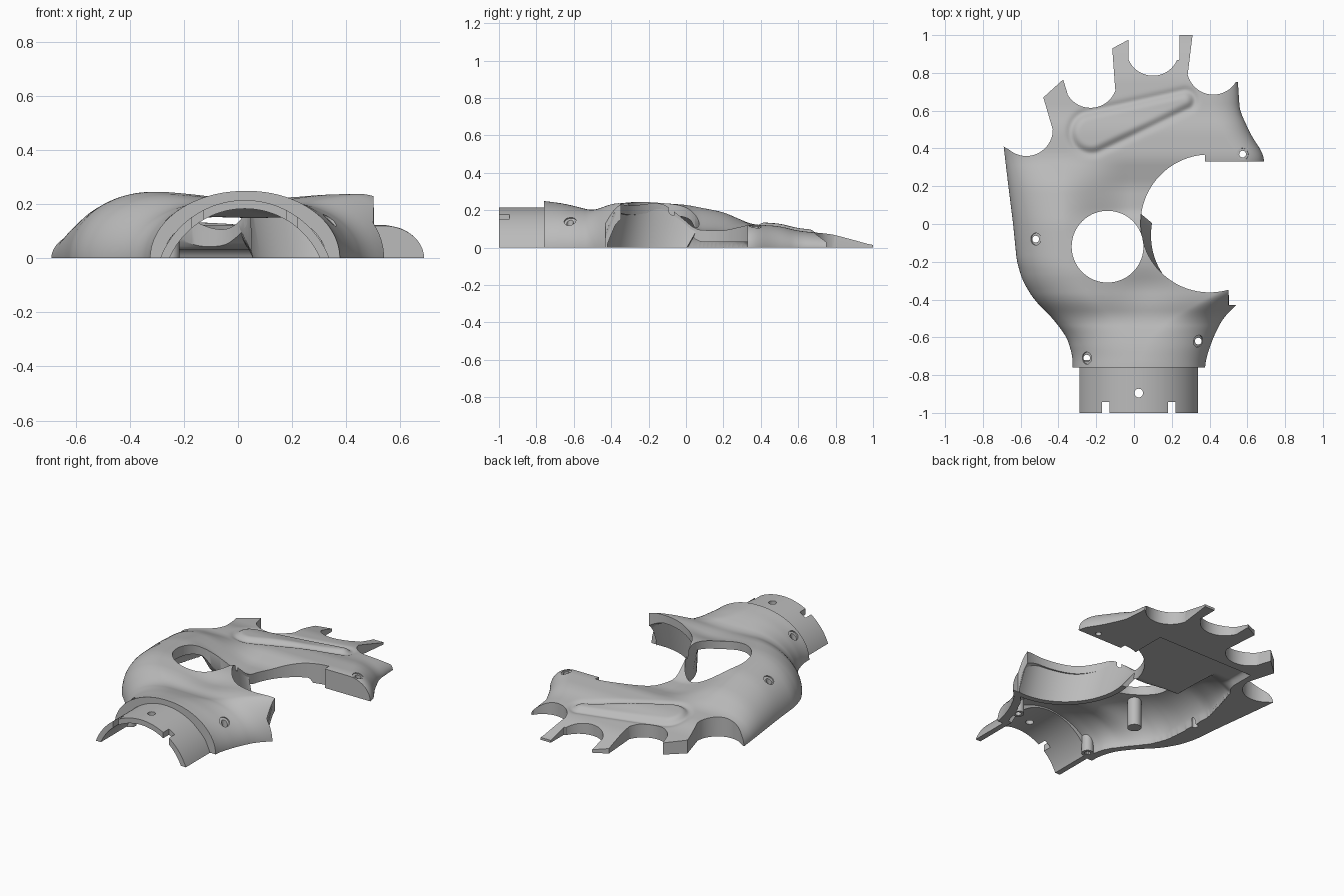
import bpy, bmesh, math
from mathutils import Vector

if "Cube" in bpy.data.objects:
    bpy.data.objects.remove(bpy.data.objects["Cube"], do_unlink=True)

grey = bpy.data.materials.new("plain grey")
grey.use_nodes = True
grey.diffuse_color = (0.5, 0.5, 0.5, 1)
grey.node_tree.nodes["Principled BSDF"].inputs["Base Color"].default_value = (0.5, 0.5, 0.5, 1)


def finish(bm, name):
    bmesh.ops.recalc_face_normals(bm, faces=bm.faces)
    mesh = bpy.data.meshes.new(name)
    bm.to_mesh(mesh)
    bm.free()
    mesh.materials.append(grey)
    ob = bpy.data.objects.new(name, mesh)
    bpy.context.collection.objects.link(ob)
    return ob


def select(ob):
    bpy.ops.object.select_all(action='DESELECT')
    ob.select_set(True)
    bpy.context.view_layer.objects.active = ob


def smooth_shade(ob):
    select(ob)
    bpy.ops.object.shade_smooth_by_angle(angle=math.radians(42))


def boolean(ob, cutter, operation='DIFFERENCE'):
    mod = ob.modifiers.new("cut", 'BOOLEAN')
    mod.operation, mod.object, mod.solver = operation, cutter, 'EXACT'
    select(ob)
    bpy.ops.object.modifier_apply(modifier=mod.name)


def prism(bm, points, z0, z1):
    face = bm.faces.new([bm.verts.new((x, y, z0)) for x, y in points])
    top = bmesh.ops.extrude_face_region(bm, geom=[face])
    bmesh.ops.translate(bm, verts=[v for v in top["geom"] if isinstance(v, bmesh.types.BMVert)],
                        vec=(0, 0, z1 - z0))


def arc(cx, cy, r, a0, a1, n=24):
    steps = [math.radians(a0 + (a1 - a0) * i / n) for i in range(n + 1)]
    return [(cx + r * math.cos(a), cy + r * math.sin(a)) for a in steps]


def cylinder(bm, a, b, r, n=32):
    a, b = Vector(a), Vector(b)
    new = bmesh.ops.create_cone(bm, cap_ends=True, segments=n, radius1=r, radius2=r, depth=(b - a).length)
    turn = Vector((0, 0, 1)).rotation_difference(b - a)
    bmesh.ops.rotate(bm, verts=new["verts"], matrix=turn.to_matrix())
    bmesh.ops.translate(bm, verts=new["verts"], vec=(a + b) / 2)


# Profiles along the length of the shell: position, value
LEFT = [(-.76, -.325), (-.7, -.325), (-.6, -.355), (-.5, -.43), (-.4, -.53), (-.3, -.59),
        (-.2, -.62), (0, -.64), (.2, -.665), (.41, -.69), (.5, -.7)]
RIGHT = [(-.76, .375), (-.7, .385), (-.6, .42), (-.5, .47), (-.43, .54), (-.35, .62),
         (.33, .69), (.37, .685), (.47, .62), (.6, .56), (.75, .55)]
CROWN = [(-.76, .25), (-.65, .235), (-.5, .2), (-.4, .235), (-.25, .247), (0, .23), (.2, .19),
         (.35, .125), (.5, .115), (.6, .09), (.78, .072), (.9, .04), (1, .012)]
LEFT_ROUND = [(-.76, .35), (-.5, .32), (-.2, .29), (.2, .29), (.41, .2)]
RIGHT_ROUND = [(-.6, .34), (-.43, .22), (-.35, .15)]
SLOPE = [(-.12, 0), (.05, .125), (.2, .1), (.35, 0)]
RIM = [(-.5, 0), (-.2, .06), (.05, .08), (.35, .2)]


def lookup(table, y):
    def linear(v):
        if v <= table[0][0]:
            return table[0][1]
        for (a, p), (b, q) in zip(table, table[1:]):
            if v <= b:
                return p + (q - p) * (v - a) / (b - a)
        return table[-1][1]
    return sum(linear(y + k * .015) for k in range(-2, 3)) / 5


def ramp(a, b, v):
    t = min(1, max(0, (v - a) / (b - a)))
    return t * t * (3 - 2 * t)


def bell(v, width):
    return math.exp(-(v / width) ** 2)


def pad(x, y):
    # Raised teardrop pad with a groove around it
    a, axis = Vector((-.225, .485)), Vector((.495, .17))
    p = Vector((x, y)) - a
    u = min(1, max(0, p.dot(axis) / axis.length_squared))
    d = (p - axis * u).length - (.11 - .06 * u)
    return .014 * ramp(.01, -.045, d) - .01 * bell(d, .02)


def height(x, y, inset=0.0, rim=0.0):
    a = (x - lookup(LEFT, y) - inset - rim) / lookup(LEFT_ROUND, y)
    b = (lookup(RIGHT, y) - inset - x) / lookup(RIGHT_ROUND, y)
    if min(a, b) < 0:
        return -.05 if inset else 0
    z = lookup(CROWN, y) - inset
    z -= lookup(SLOPE, y) * ramp(-.38, -.02, x)
    z -= .035 * bell(x - .06, .18) * bell(y + .34, .12)
    for t in (a, b):
        z *= math.sqrt(1 - (1 - min(1, t)) ** 2)
    return z if inset else z + pad(x, y)


def underside(x, y):
    # Hollow palm, a flat floor behind the round opening, solid edges
    z = height(x, y, .05, lookup(RIM, y))
    edge = max(ramp(-.36, -.44, x), ramp(.25, .32, x), ramp(.54, .6, y))
    blend = max(ramp(.02, .1, y) * ramp(-.32, -.24, x), ramp(.3, .42, y))
    return z + (.03 - .08 * edge - z) * blend if z > -.05 else z


# Palm shell: a lofted double skin
ROWS, COLS = 170, 170
bm = bmesh.new()
skins = [[], []]
for j in range(ROWS + 1):
    y = -.76 + 1.78 * j / ROWS
    x0, x1 = lookup(LEFT, y), lookup(RIGHT, y)
    xs = [x0 + (x1 - x0) * (1 - math.cos(math.pi * i / COLS)) / 2 for i in range(COLS + 1)]
    skins[0].append([bm.verts.new((x, y, height(x, y))) for x in xs])
    skins[1].append([bm.verts.new((x, y, underside(x, y))) for x in xs])
for s in skins:
    for j in range(ROWS):
        for i in range(COLS):
            bm.faces.new((s[j][i], s[j][i + 1], s[j + 1][i + 1], s[j + 1][i]))
top, low = skins
for j in range(ROWS):
    for i in (0, COLS):
        bm.faces.new((top[j][i], top[j + 1][i], low[j + 1][i], low[j][i]))
for i in range(COLS):
    for j in (0, ROWS):
        bm.faces.new((top[j][i], top[j][i + 1], low[j][i + 1], low[j][i]))
shell = finish(bm, "palm_shell")

# Outline with thumb opening, finger sockets and the struts between them
outline = [(-.8, -.9), (.7, -.9), (.7, -.43), (.5, -.43)]
outline += arc(.4, .003, .365, -74, -266, 64)
outline += [(.375, .33), (.8, .33), (.8, .75)]
outline += arc(.42, .825, .14, -32, -166) + [(.31, 1), (.24, 1), (.24, .87)]
outline += arc(.1, .925, .14, -24, -158) + [(-.03, .975), (-.115, .93), (-.1, .72)]
outline += arc(-.23, .755, .14, -20, -150) + [(-.355, .7), (-.375, .765), (-.48, .67)]
outline += arc(-.57, .5, .14, 0, -130) + [(-.69, .41), (-.8, .41)]
bm = bmesh.new()
prism(bm, outline, 0, .6)
trim = finish(bm, "outline_cutter")
boolean(shell, trim, 'INTERSECT')

# Round palm opening and screw holes
SCREWS = [(-.52, -.08), (-.25, -.71), (.34, -.62), (.575, .37)]
drill, bore = bmesh.new(), bmesh.new()
cylinder(drill, (-.14, -.12, .034), (-.14, -.12, .5), .19, 72)
for x, y in SCREWS:
    cylinder(drill, (x, y, -.1), (x, y, .5), .018, 20)
    e = .02
    normal = Vector((height(x - e, y) - height(x + e, y), height(x, y - e) - height(x, y + e), 2 * e))
    normal.normalize()
    p = Vector((x, y, height(x, y)))
    cylinder(bore, p - normal * .008, p + normal * .08, .032, 28)
drill = finish(drill, "drill_cutter")
bore = finish(bore, "bore_cutter")
boolean(shell, drill)
boolean(shell, bore)
smooth_shade(shell)

# Leaning wall of the thumb socket, from the shell edge down to the base
SPAN = 40
upper = [arc(.4, .003, r, -75, -188, SPAN) for r in (.367, .4)]
lower = [arc(.46, -.06, r, -84, -190, SPAN) for r in (.37, .405)]
bm = bmesh.new()
rings = []
for i in range(SPAN + 1):
    z = min(height(*upper[0][i]), height(*upper[1][i])) - .012
    corners = [(*upper[0][i], z), (*lower[0][i], 0), (*lower[1][i], 0), (*upper[1][i], z)]
    rings.append([bm.verts.new(c) for c in corners])
for a, b in zip(rings, rings[1:]):
    for k in range(4):
        bm.faces.new((a[k], a[k - 1], b[k - 1], b[k]))
bm.faces.new(rings[0])
bm.faces.new(rings[-1])
wall = finish(bm, "thumb_socket_wall")
boolean(wall, drill)
smooth_shade(wall)

# Posts under the shell
bm = bmesh.new()
for x, y in SCREWS[1:3]:
    z = min(height(x + dx, y + dy) for dx, dy in arc(0, 0, .034, 0, 360, 8)) - .012
    cylinder(bm, (x, y, 0), (x, y, z), .034)
cylinder(bm, (-.28, -.33, .01), (-.28, -.33, height(-.28, -.33) - .02), .04)
posts = finish(bm, "screw_posts")
boolean(posts, drill)
smooth_shade(posts)

# Wrist cuff: arched band with two slots and a pin hole
bm = bmesh.new()
cx, cz, outer, inner = .025, -.12, .335, .303
a_out, a_in = (math.degrees(math.asin(-cz / r)) for r in (outer, inner))
band = arc(cx, cz, outer, a_out, 180 - a_out, 48) + arc(cx, cz, inner, 180 - a_in, a_in, 48)
face = bm.faces.new([bm.verts.new((x, -1, z)) for x, z in band])
back = bmesh.ops.extrude_face_region(bm, geom=[face])
bmesh.ops.translate(bm, verts=[v for v in back["geom"] if isinstance(v, bmesh.types.BMVert)], vec=(0, .28, 0))
cuff = finish(bm, "wrist_cuff")
bm = bmesh.new()
for x in (-.15, .2):
    prism(bm, [(x - .02, -1.1), (x + .02, -1.1), (x + .02, -.943), (x - .02, -.943)], .05, .4)
cylinder(bm, (cx, -.895, .05), (cx, -.895, .4), .023, 24)
slots = finish(bm, "slot_cutter")
boolean(cuff, slots)
smooth_shade(cuff)

for helper in (trim, drill, bore, slots):
    bpy.data.objects.remove(helper, do_unlink=True)
